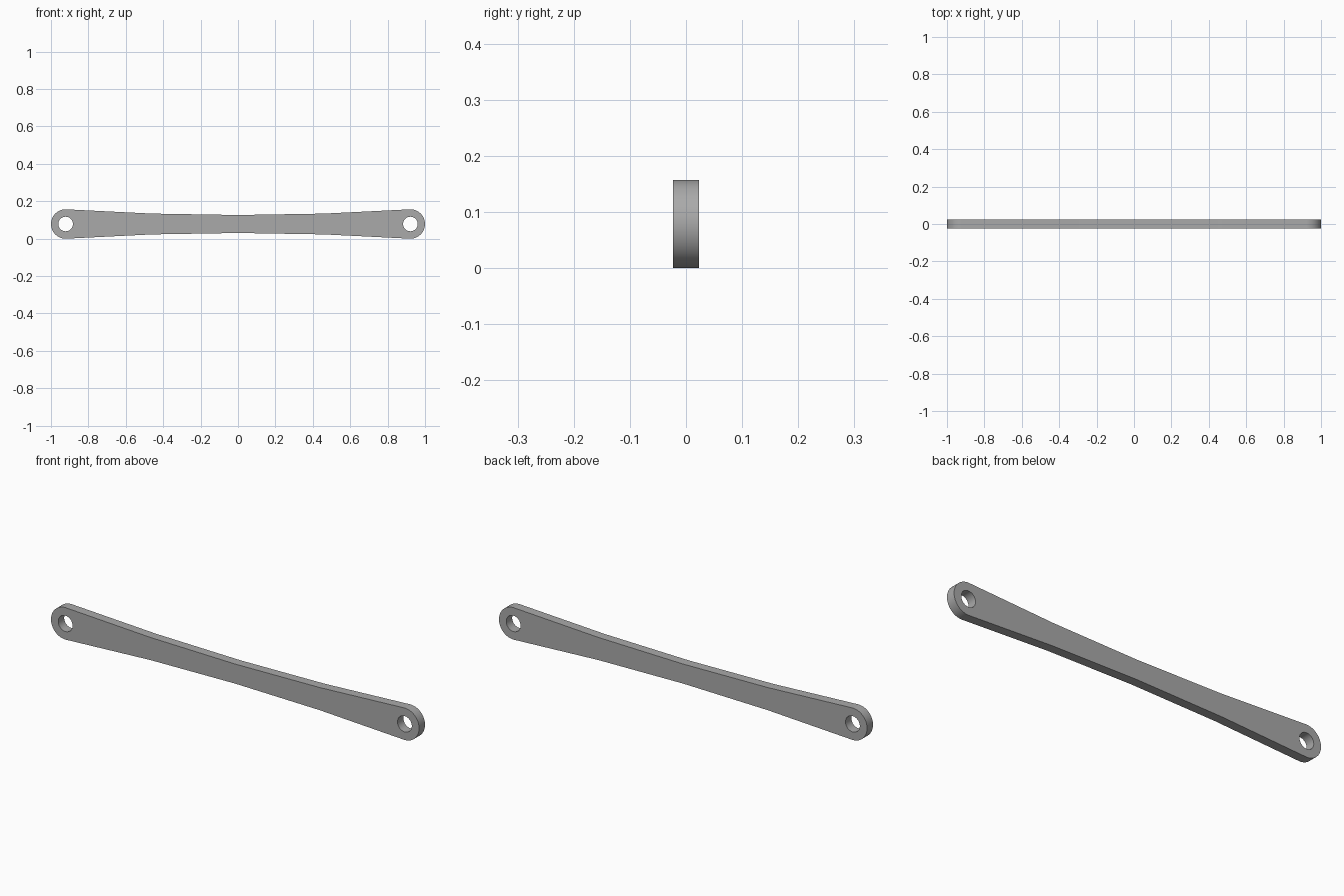
import bpy
import bmesh
from math import pi, sin, cos

cube = bpy.data.objects.get("Cube")
if cube:
    bpy.data.objects.remove(cube, do_unlink=True)

DEPTH = 0.046      # thickness front to back
END_R = 0.0785     # radius of the rounded ends
WAIST = 0.048      # half height at the middle
PIN_X = 1 - END_R  # centre of each eye
HOLE_R = 0.039


def arc(cx, radius, start, sweep, steps):
    return [(cx + radius * cos(start + sweep * i / steps),
             END_R + radius * sin(start + sweep * i / steps))
            for i in range(steps + 1)]


def edge_points(side):
    # slightly waisted long edge, running from left to right
    return [(t * PIN_X, END_R + side * (WAIST + (END_R - WAIST) * t * t))
            for t in (-0.5, 0, 0.5)]


# Outline of the bar and its two eyes
outline = (arc(PIN_X, END_R, -pi / 2, pi, 24) + edge_points(1)[::-1]
           + arc(-PIN_X, END_R, pi / 2, pi, 24) + edge_points(-1))
loops = [outline] + [arc(s * PIN_X, HOLE_R, 0, 2 * pi, 32)[:-1] for s in (-1, 1)]

# Fill the profile around the holes, then extrude it to thickness
bm = bmesh.new()
edges = []
for loop in loops:
    verts = [bm.verts.new((x, -DEPTH / 2, z)) for x, z in loop]
    edges += [bm.edges.new((a, b)) for a, b in zip(verts, verts[1:] + verts[:1])]
bmesh.ops.triangle_fill(bm, edges=edges, use_beauty=True, normal=(0, -1, 0))
result = bmesh.ops.extrude_face_region(bm, geom=bm.faces[:], use_keep_orig=True)
back = [v for v in result["geom"] if isinstance(v, bmesh.types.BMVert)]
bmesh.ops.translate(bm, verts=back, vec=(0, DEPTH, 0))
bmesh.ops.recalc_face_normals(bm, faces=bm.faces[:])

mesh = bpy.data.meshes.new("link_bar")
bm.to_mesh(mesh)
bm.free()
bar = bpy.data.objects.new("link_bar", mesh)
bpy.context.collection.objects.link(bar)

# Plain grey metal
grey = bpy.data.materials.new("plain_grey")
grey.use_nodes = True
colour = (0.4, 0.4, 0.4, 1)
grey.diffuse_color = colour
grey.node_tree.nodes["Principled BSDF"].inputs["Base Color"].default_value = colour
mesh.materials.append(grey)

# Smooth rounded walls, crisp rims
bpy.ops.object.select_all(action="DESELECT")
bar.select_set(True)
bpy.context.view_layer.objects.active = bar
bpy.ops.object.shade_smooth_by_angle(angle=pi / 6)
